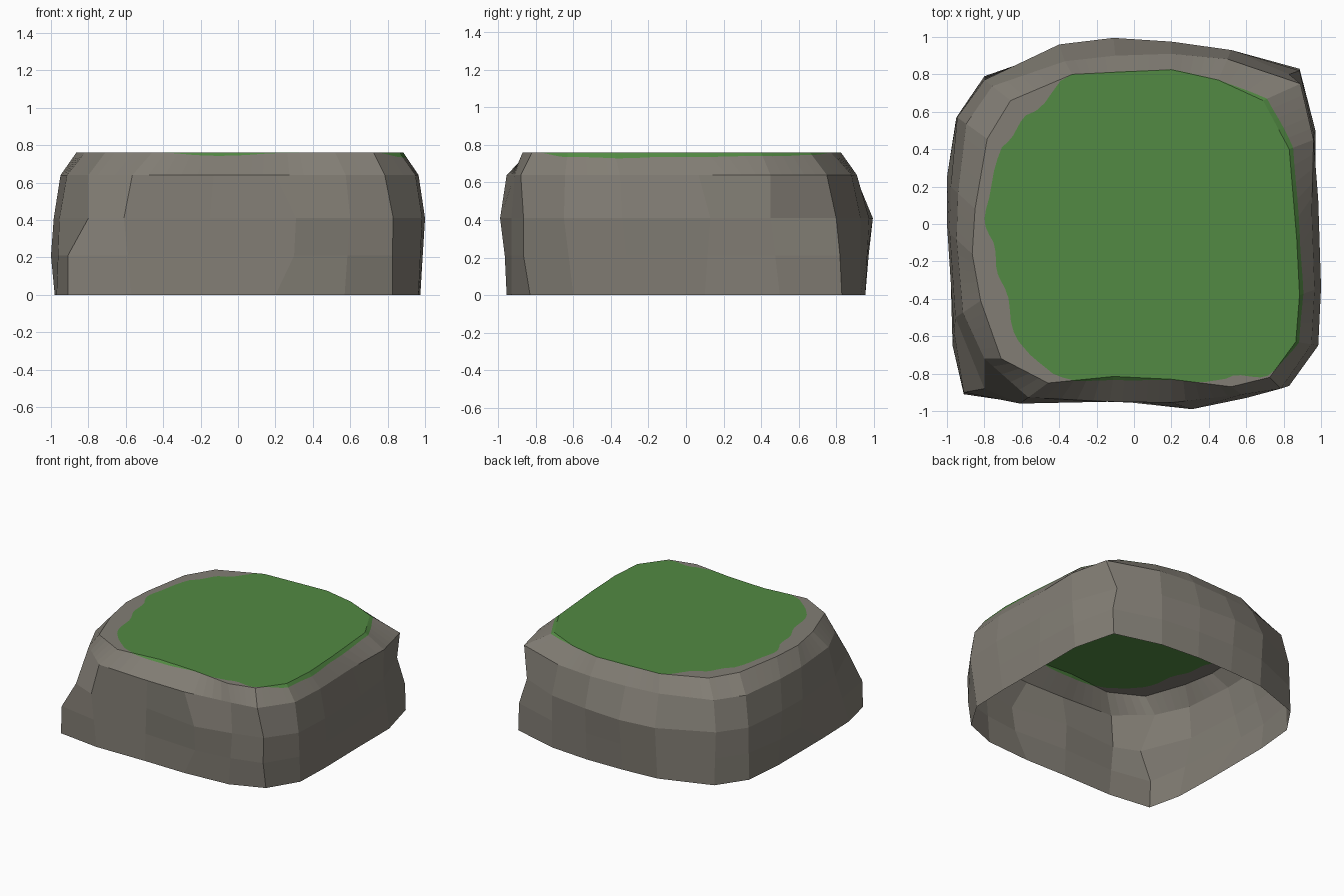
import bpy, bmesh, math
from mathutils import Vector

if "Cube" in bpy.data.objects:
    bpy.data.objects.remove(bpy.data.objects["Cube"])

def material(name, rgb):
    m = bpy.data.materials.new(name)
    m.diffuse_color = (*rgb, 1)
    m.use_nodes = True
    m.node_tree.nodes["Principled BSDF"].inputs["Base Color"].default_value = m.diffuse_color
    return m

ROCK = material("grey rock", (0.225, 0.208, 0.177))
GRASS = material("grass green", (0.085, 0.255, 0.056))

# Outlines counter-clockwise from the front left corner, 5 columns per side
BASE = [(-.91, -.91), (-.57, -.955), (-.15, -.95), (.20, -.955), (.57, -.93),
        (.825, -.83), (.965, -.60), (.975, -.30), (.97, .10), (.97, .50),
        (.885, .83), (.52, .93), (.20, .955), (-.11, .95), (-.40, .93),
        (-.80, .79), (-.95, .57), (-.98, .25), (-.98, -.30), (-.97, -.65)]
MIDDLE = [(-.80, -.88), (-.61, -.96), (-.15, -.93), (.31, -.99), (.60, -.93),
          (.83, -.865), (.985, -.65), (1.0, -.34), (.985, .13), (.955, .45),
          (.83, .80), (.52, .93), (.20, .975), (-.11, .995), (-.40, .96),
          (-.80, .77), (-.945, .57), (-.98, .20), (-.985, -.05), (-.955, -.50)]
RIM = [(-.71, -.72), (-.46, -.85), (-.11, -.815), (.20, -.83), (.52, -.87),
       (.725, -.82), (.865, -.63), (.885, -.38), (.87, -.08), (.83, .40),
       (.69, .66), (.45, .77), (.20, .825), (-.09, .812), (-.33, .80),
       (-.66, .66), (-.785, .455), (-.85, .08), (-.865, -.16), (-.82, -.41)]
# Grass edge: negative = inset from the rim, positive = spill down the slope
SPILL = [-.13, -.05, .15, .03, -.05, -.02, .20, .25, .20, .17,
         .12, .02, .02, .02, 0, -.13, -.10, -.06, -.13, -.15]

def ring(pts, z):
    return [Vector((x, y, z)) for x, y in pts]

def blend(a, b, t, z, fixes):
    pts = [p.lerp(q, t) for p, q in zip(a, b)]
    for i, (x, y) in fixes.items():
        pts[i] = Vector((x, y, 0))
    for p in pts:
        p.z = z
    return pts

base, middle, rim = ring(BASE, 0), ring(MIDDLE, .41), ring(RIM, .76)
lower = blend(base, middle, .5, .21,
              {0: (-.91, -.90), 3: (.30, -.965), 5: (.825, -.865),
               10: (.885, .82), 17: (-1.0, .25), 18: (-1.0, 0)})
shoulder = blend(middle, rim, .3, .64,
                 {0: (-.80, -.72), 2: (-.13, -.95), 3: (.20, -.955),
                  5: (.785, -.88), 9: (.96, .45), 10: (.89, .75),
                  12: (.20, .91), 13: (-.10, .90), 14: (-.37, .87)})

def build(name, strips, mat, cap=None):
    """Flat faced object from bands between closed rings, plus an optional cap."""
    bm = bmesh.new()
    for low, high in strips:
        a = [bm.verts.new(p) for p in low]
        b = [bm.verts.new(p) for p in high]
        n = len(a)
        for i in range(n):
            j = (i + 1) % n
            bm.faces.new((a[i], a[j], b[j], b[i]))
    if cap:
        bm.faces.new([bm.verts.new(p) for p in cap])
    bmesh.ops.remove_doubles(bm, verts=bm.verts, dist=1e-5)
    bmesh.ops.dissolve_degenerate(bm, edges=bm.edges, dist=1e-5)
    mesh = bpy.data.meshes.new(name)
    bm.to_mesh(mesh)
    bm.free()
    mesh.materials.append(mat)
    ob = bpy.data.objects.new(name, mesh)
    bpy.context.collection.objects.link(ob)

# Rock sides, open underneath
build("rock_wall", [(base, lower), (lower, middle), (middle, shoulder)], ROCK)

# Fine columns for the wavy grass edge
STEPS = 5
def fine(pts):
    n = len(pts)
    return [pts[i].lerp(pts[(i + 1) % n], k / STEPS)
            for i in range(n) for k in range(STEPS)]

rim_f, shoulder_f = fine(rim), fine(shoulder)
inset, drip = [], []
for c, (r, s) in enumerate(zip(rim_f, shoulder_f)):
    i, k = divmod(c, STEPS)
    t = k / STEPS
    t = t * t * (3 - 2 * t)
    g = SPILL[i] * (1 - t) + SPILL[(i + 1) % 20] * t
    g += .012 * math.sin(c * 1.1)
    inset.append(r.lerp(Vector((0, 0, .76)), max(-g, 0)))
    drip.append(r.lerp(s, max(g, 0)))

# Bevelled rock rim around the grass, and the grass itself
build("rock_rim", [(shoulder_f, drip), (rim_f, inset)], ROCK)
build("grass_top", [(drip, rim_f)], GRASS, cap=inset)
